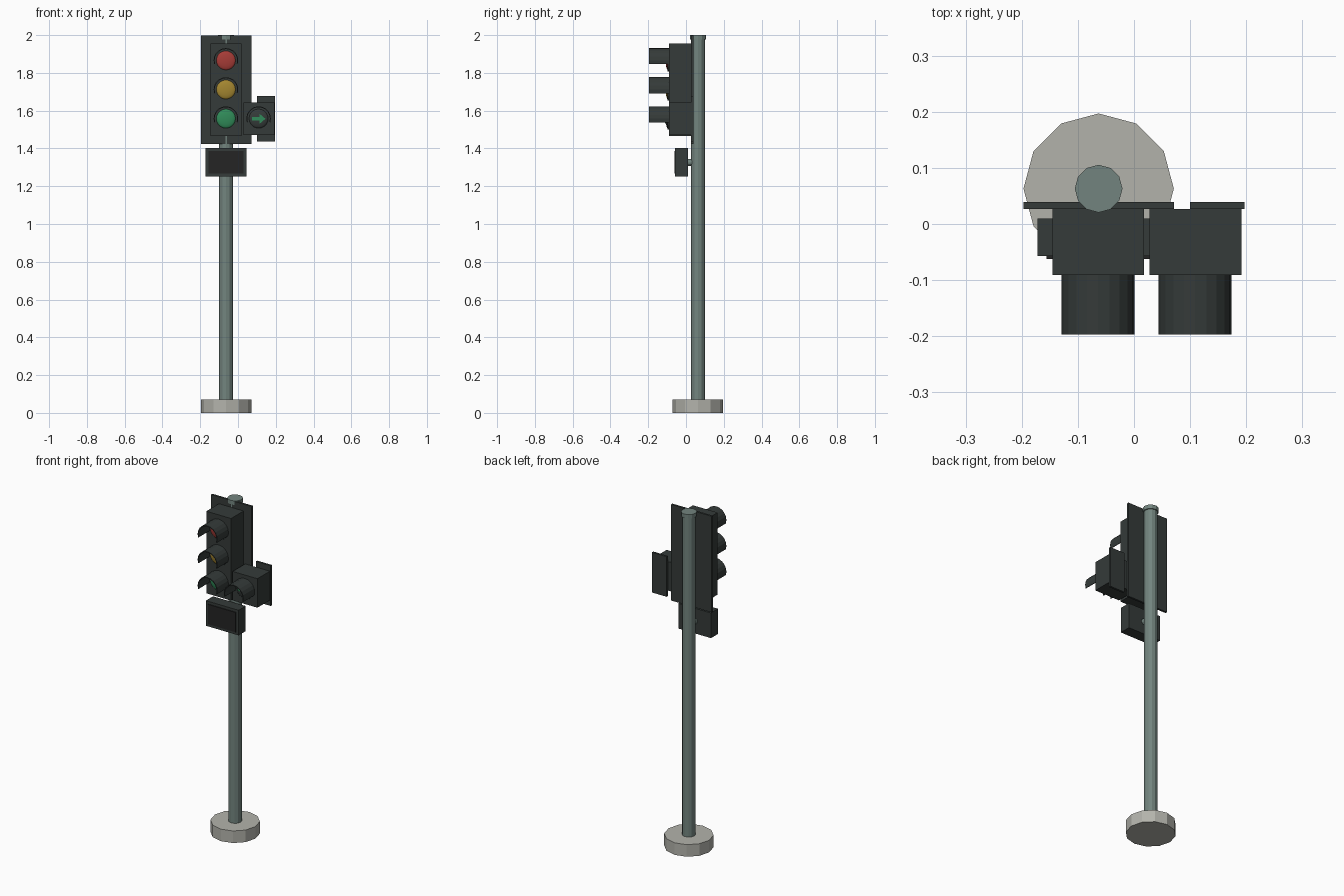
import bpy, bmesh
from math import sin, cos, pi, radians
from mathutils import Matrix

if "Cube" in bpy.data.objects:
    bpy.data.objects.remove(bpy.data.objects["Cube"])


def material(name, r, g, b):
    m = bpy.data.materials.new(name)
    m.diffuse_color = (r, g, b, 1)
    m.use_nodes = True
    m.node_tree.nodes["Principled BSDF"].inputs["Base Color"].default_value = m.diffuse_color
    return m


DARK = material("dark_housing", 0.035, 0.043, 0.041)
BLACK = material("black_panel", 0.018, 0.018, 0.018)
STEEL = material("steel", 0.17, 0.23, 0.21)
STONE = material("concrete", 0.45, 0.45, 0.41)
RED = material("red", 0.38, 0.045, 0.038)
AMBER = material("amber", 0.37, 0.24, 0.03)
GREEN = material("green", 0.03, 0.26, 0.10)


def finish(name, bm, mat):
    bmesh.ops.recalc_face_normals(bm, faces=bm.faces)
    me = bpy.data.meshes.new(name)
    bm.to_mesh(me)
    bm.free()
    me.materials.append(mat)
    ob = bpy.data.objects.new(name, me)
    bpy.context.collection.objects.link(ob)
    return ob


def box(name, x, y, z, mat):
    bm = bmesh.new()
    size = Matrix.Diagonal((x[1] - x[0], y[1] - y[0], z[1] - z[0], 1))
    mid = Matrix.Translation((sum(x) / 2, sum(y) / 2, sum(z) / 2))
    bmesh.ops.create_cube(bm, size=1, matrix=mid @ size)
    return finish(name, bm, mat)


def cylinder(name, centre, r, depth, mat, sides=12, forward=False):
    bm = bmesh.new()
    mat4 = Matrix.Translation(centre)
    if forward:
        mat4 = mat4 @ Matrix.Rotation(pi / 2, 4, 'X')
    bmesh.ops.create_cone(bm, cap_ends=True, segments=sides, radius1=r,
                          radius2=r, depth=depth, matrix=mat4)
    return finish(name, bm, mat)


def prism(name, outline, y0, y1, mat):
    """Extrude an x-z outline along y."""
    bm = bmesh.new()
    face = bm.faces.new([bm.verts.new((x, y0, z)) for x, z in outline])
    new = bmesh.ops.extrude_face_region(bm, geom=[face])["geom"]
    verts = [v for v in new if isinstance(v, bmesh.types.BMVert)]
    bmesh.ops.translate(bm, verts=verts, vec=(0, y1 - y0, 0))
    return finish(name, bm, mat)


PX, PY = -0.063, 0.063      # pole axis
FRONT = -0.091              # front face of the housings
AX = 0.109                  # arrow lamp centre


def visor(name, x, z):
    # open hood: a little more than a half ring, extruded forward
    bm = bmesh.new()
    n, a0, a1 = 12, radians(-18), radians(198)
    rows = []
    for i in range(n + 1):
        a = a0 + (a1 - a0) * i / n
        rows.append([bm.verts.new((x + r * cos(a), y, z + r * sin(a)))
                     for r, y in ((0.065, FRONT + 0.002), (0.065, -0.197),
                                  (0.060, -0.197), (0.060, FRONT + 0.002))])
    for p, q in zip(rows, rows[1:]):
        for k in range(4):
            bm.faces.new((p[k], p[(k + 1) % 4], q[(k + 1) % 4], q[k]))
    bm.faces.new(rows[0])
    bm.faces.new(rows[-1])
    return finish(name, bm, DARK)


def lens(name, x, z, mat):
    # shallow dome bulging out of the housing
    bm = bmesh.new()
    m = (Matrix.Translation((x, FRONT - 0.004, z)) @ Matrix.Diagonal((1, 0.25, 1, 1))
         @ Matrix.Rotation(pi / 2, 4, 'X'))
    bmesh.ops.create_uvsphere(bm, u_segments=20, v_segments=10, radius=0.052, matrix=m)
    ob = finish(name, bm, mat)
    ob.data.shade_smooth()


# base, pole and cap
cylinder("base", (PX, PY, 0.036), 0.134, 0.072, STONE)
cylinder("pole", (PX, PY, 1.02), 0.037, 1.92, STEEL)
cylinder("pole_cap", (PX, PY, 1.988), 0.0425, 0.024, STEEL)

# main signal head
box("main_backplate", (-0.197, 0.071), (0.027, 0.039), (1.423, 1.997), DARK)
box("main_housing", (-0.145, 0.018), (FRONT, 0.027), (1.466, 1.956), DARK)
for colour, z, mat in (("red", 1.866, RED), ("amber", 1.712, AMBER), ("green", 1.558, GREEN)):
    cylinder(colour + "_lens_ring", (PX - 0.001, FRONT - 0.002, z), 0.058, 0.008, DARK, 20, True)
    lens(colour + "_lens", PX - 0.001, z, mat)
    visor(colour + "_visor", PX - 0.001, z)

# side signal head with arrow
box("arrow_backplate", (0.100, 0.197), (0.027, 0.039), (1.437, 1.677), DARK)
box("arrow_housing", (0.028, 0.192), (FRONT, 0.027), (1.470, 1.643), DARK)
cylinder("arrow_lens_ring", (AX, FRONT - 0.002, 1.558), 0.058, 0.008, DARK, 20, True)
lens("arrow_lens", AX, 1.558, DARK)
visor("arrow_visor", AX, 1.558)
half = [(-0.036, 0.009), (0.006, 0.009), (0.006, 0.026)]
arrow = half + [(0.036, 0)] + [(x, -z) for x, z in reversed(half)]
prism("arrow_symbol", [(AX + x, 1.557 + z) for x, z in arrow], -0.111, -0.103, GREEN)

# blank sign on a short bracket
box("sign_box", (-0.172, 0.044), (-0.057, 0.010), (1.252, 1.402), DARK)
box("sign_panel", (-0.156, 0.028), (-0.062, -0.055), (1.268, 1.386), BLACK)
cylinder("sign_bracket", (PX, 0.022, 1.326), 0.019, 0.034, STEEL, 12, True)
